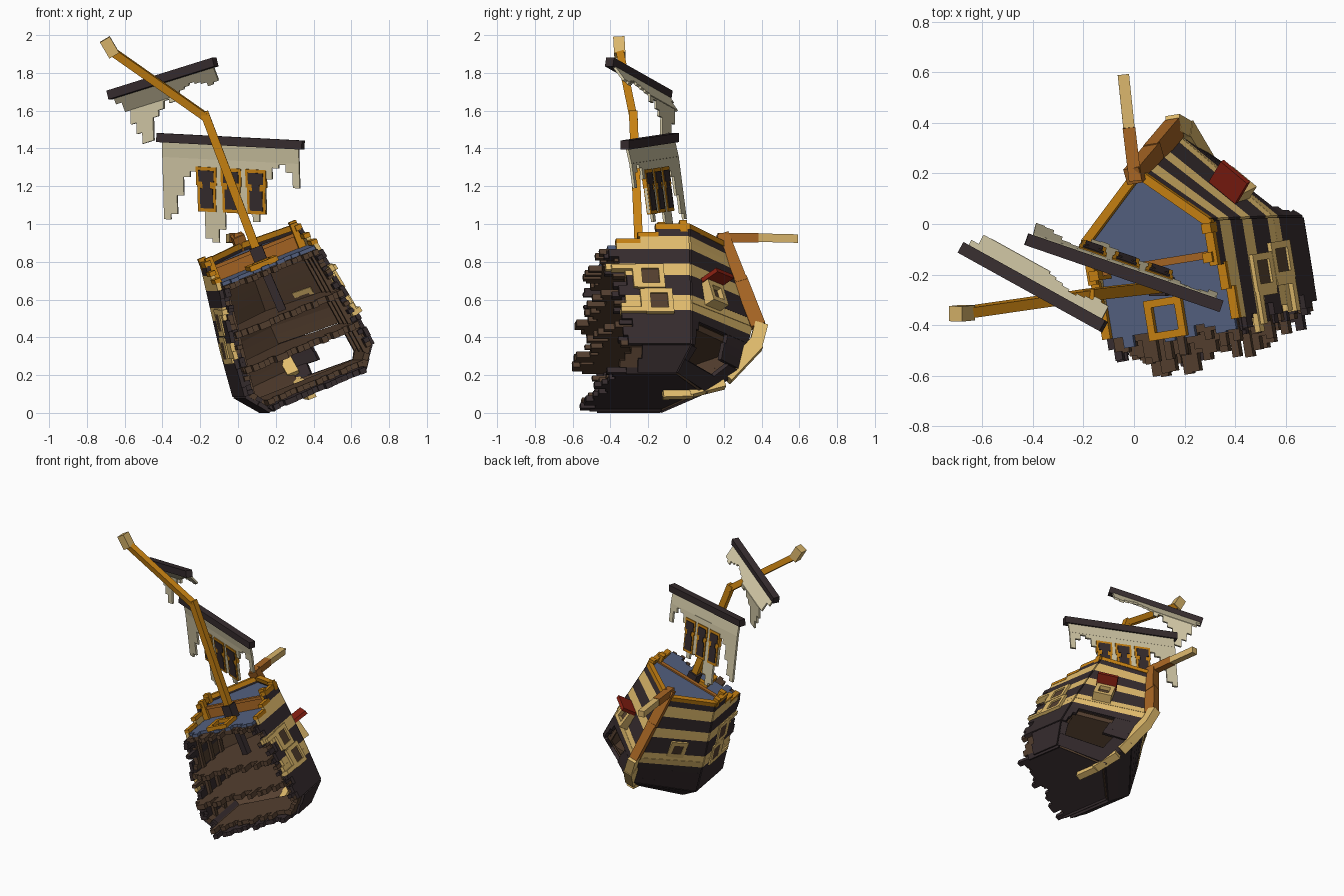
import bpy, bmesh, random
from mathutils import Vector, Matrix

if "Cube" in bpy.data.objects:
    bpy.data.objects.remove(bpy.data.objects["Cube"])

random.seed(4)
R = random.uniform


def material(name, r, g, b):
    m = bpy.data.materials.new(name)
    lin = lambda c: ((c / 255 + 0.055) / 1.055) ** 2.4
    m.diffuse_color = (lin(r), lin(g), lin(b), 1)
    m.use_nodes = True
    m.node_tree.nodes["Principled BSDF"].inputs["Base Color"].default_value = m.diffuse_color
    return m


DARK = material("dark_hull", 54, 44, 46)
CREAM = material("cream_paint", 228, 190, 110)
ORANGE = material("golden_wood", 200, 130, 18)
BROWN = material("brown_wood", 168, 102, 36)
BLUE = material("blue_deck", 84, 97, 128)
RED = material("red_lid", 138, 32, 18)
SAIL = material("sail_cloth", 210, 200, 166)
INNER = material("inner_wood", 84, 63, 47)
TAN = material("tan_wood", 218, 182, 108)

# ship frame: rolled to starboard and yawed; origin on the lower deck at the mast
Y = Vector((-0.16, 0.985, 0.0)).normalized()
X = Vector((0.915, 0.15, 0.37))
X = (X - Y * X.dot(Y)).normalized()
Z = X.cross(Y)
SHIP = Matrix((X, Y, Z)).transposed().to_4x4()
SHIP.translation = (0.13, -0.245, 0.80)
WORLD = Matrix.Identity(4)


def build(name, solids, frame=SHIP):
    """One object from (eight corners, material) solids."""
    bm = bmesh.new()
    mats = []
    for pts, mat in solids:
        if mat not in mats:
            mats.append(mat)
        v = [bm.verts.new(frame @ Vector(p)) for p in pts]
        for q in ((3, 2, 1, 0), (4, 5, 6, 7), (0, 1, 5, 4), (1, 2, 6, 5), (2, 3, 7, 6), (3, 0, 4, 7)):
            bm.faces.new([v[i] for i in q]).material_index = mats.index(mat)
    bmesh.ops.recalc_face_normals(bm, faces=bm.faces)
    me = bpy.data.meshes.new(name)
    bm.to_mesh(me)
    bm.free()
    for m in mats:
        me.materials.append(m)
    bpy.context.collection.objects.link(bpy.data.objects.new(name, me))


def slab(quad, th, mat):
    """Quad thickened along its normal (centred)."""
    q = [Vector(p) for p in quad]
    n = (q[2] - q[0]).cross(q[3] - q[1]).normalized() * th / 2
    return ([p - n for p in q] + [p + n for p in q], mat)


def beam(p, q, w, mat, h=None, side=(1, 0, 0)):
    p, q = Vector(p), Vector(q)
    d = (q - p).normalized()
    s = (Vector(side) - d * d.dot(Vector(side))).normalized()
    t = d.cross(s) * (h or w) / 2
    s = s * w / 2
    ring = [-s - t, s - t, s + t, -s + t]
    return ([p + o for o in ring] + [q + o for o in ring], mat)


# hull plan at each height: z, half width, shoulder y, stem y
PLAN = [(0.14, 0.26, 0.23, 0.45), (-0.35, 0.34, 0.20, 0.575), (-0.60, 0.37, 0.18, 0.50), (-0.72, 0.28, 0.11, 0.31)]


def plan(z):
    for a, b in zip(PLAN, PLAN[1:]):
        if z >= b[0]:
            t = (a[0] - z) / (a[0] - b[0])
            return [a[i] + (b[i] - a[i]) * t for i in (1, 2, 3)]
    return PLAN[-1][1:]


# striped planking, ragged at the broken end
edges = [0.10, 0.05, 0.01, -0.03, -0.075, -0.12, -0.155, -0.19, -0.25, -0.31,
         -0.355, -0.40, -0.45, -0.50, -0.55, -0.60, -0.66, -0.72]
hull, lining = [], []
for s in (-1, 1):
    for i, (zt, zb) in enumerate(zip(edges, edges[1:])):
        zm = (zt + zb) / 2
        cream = -0.03 < zm < 0.05 or -0.19 < zm < -0.12 or -0.40 < zm < -0.31
        mat = CREAM if cream else DARK
        (wt, ct, at), (wb, cb, ab) = plan(zt), plan(zb)
        short = 0.06 if s > 0 and zm < -0.2 else 0
        rear = (0.05, -0.04, -0.17)[i] if i < 3 else R(-0.24, -0.13) + short
        hull.append(slab([(s * wb, rear, zb), (s * wb, cb, zb), (s * wt, ct, zt), (s * wt, rear, zt)], 0.024, mat))
        hole = s > 0 and -0.64 < zm < -0.46      # torn hole low in the starboard bow
        for f0, f1 in ((0, R(0.03, 0.15)), (R(0.55, 0.75), 1)) if hole else ((0, 1),):
            at_f = lambda w, c, a, z, f: (s * w * (1 - f), c + (a - c) * f, z)
            hull.append(slab([at_f(wb, cb, ab, zb, f0), at_f(wb, cb, ab, zb, f1),
                              at_f(wt, ct, at, zt, f1), at_f(wt, ct, at, zt, f0)], 0.024, mat))
        # inner layer of longer broken boards
        if i > 2:
            k = 0.025
            zc = zb + (zt - zb) * 0.5
            for za, zd in ((zb, zc), (zc, zt)):
                (w1, c1, a1), (w2, c2, a2) = plan(za), plan(zd)
                r = R(-0.28, -0.15) + short
                lining.append(slab([(s * (w1 - k), r, za), (s * (w1 - k), c1, za),
                                    (s * (w2 - k), c2, zd), (s * (w2 - k), r, zd)], 0.03,
                                   DARK if R(0, 1) < 0.6 else INNER))
            if not hole:
                lining.append(slab([(s * (wb - k), cb, zb), (0, ab - 0.03, zb),
                                    (0, at - 0.03, zt), (s * (wt - k), ct, zt)], 0.02, INNER))
    # inner ribs
    for y in (-0.12, 0.02, 0.16):
        lining.append(beam((s * 0.25, y, 0), (s * 0.33, y, -0.62), 0.035, INNER))
build("hull_planking", hull)
build("inner_planking", lining)


def deck(name, z, rear, front, mat, th, inset=0.02, n=12, skew=0):
    """Floor of boards following the hull plan."""
    w, c, a = plan(z)
    w -= inset
    end = lambda x: min(front, c + (a - inset - c) * (1 - abs(x) / w))
    out = []
    for i in range(n):
        x0, x1 = -w + 2 * w * i / n, -w + 2 * w * (i + 1) / n
        r = R(*rear) + skew * x0 / w
        out.append(slab([(x0, r, z), (x1, r, z), (x1, end(x1), z), (x0, end(x0), z)], th, mat))
    build(name, out)


deck("upper_deck", 0.07, (0.10, 0.10), 9, BLUE, 0.02)
deck("lower_deck", -0.005, (-0.22, -0.17), 0.11, BLUE, 0.02)
deck("lower_deck_boards", -0.03, (-0.29, -0.19), 9, INNER, 0.03, n=18)
deck("gun_floor", -0.28, (-0.33, -0.22), 9, INNER, 0.035, n=20, skew=0.02)
deck("cargo_floor", -0.47, (-0.35, -0.22), 9, INNER, 0.035, n=20, skew=0.04)
deck("hull_bottom", -0.705, (-0.30, -0.2), 9, DARK, 0.03, n=16, skew=0.04)
deck("bilge_floor", -0.67, (-0.30, -0.18), 0.15, INNER, 0.03, inset=0.03, n=16, skew=0.04)

# step wall between the decks, with posts
wall = [beam((-0.27, 0.10, 0.03), (0.27, 0.10, 0.03), 0.02, BROWN, 0.1, side=(0, 1, 0)),
        beam((-0.27, 0.095, 0.08), (0.27, 0.095, 0.08), 0.03, BROWN, 0.02, side=(0, 1, 0))]
for s in (-1, 1):
    wall.append(beam((s * 0.245, 0.085, -0.02), (s * 0.245, 0.085, 0.14), 0.04, ORANGE))
build("deck_step", wall)

# rails
rails = []
for s in (-1, 1):
    rails += [beam((s * 0.262, 0.05, 0.11), (s * 0.262, 0.235, 0.11), 0.035, ORANGE, 0.03),
              beam((s * 0.262, 0.225, 0.11), (0, 0.46, 0.11), 0.035, ORANGE, 0.03),
              beam((s * 0.272, -0.05, 0.06), (s * 0.272, 0.06, 0.06), 0.035, ORANGE, 0.025),
              beam((s * 0.278, -0.17, 0.02), (s * 0.278, -0.04, 0.02), 0.035, ORANGE, 0.025),
              beam((s * 0.262, 0.20, 0.08), (s * 0.262, 0.20, 0.145), 0.04, ORANGE)]
build("rails", rails)

# stem, keel
build("stem_post", [beam((0, 0.45, 0.17), (0, 0.535, -0.10), 0.065, BROWN),
                    beam((0, 0.525, -0.08), (0, 0.61, -0.35), 0.06, BROWN, 0.08)])
build("keel", [beam((0, 0.63, -0.34), (0, 0.59, -0.47), 0.06, CREAM, 0.07),
               beam((0, 0.60, -0.45), (0, 0.42, -0.64), 0.065, CREAM, 0.08),
               beam((0, 0.41, -0.67), (0, 0.22, -0.72), 0.055, CREAM, 0.06),
               beam((0, 0.24, -0.735), (0, 0.08, -0.74), 0.045, CREAM, 0.04)])

# hatch frame
hx, hy, h = -0.02, -0.125, 0.065
build("hatch_frame", [beam((hx - h - 0.015, hy + t * h, 0.015), (hx + h + 0.015, hy + t * h, 0.015), 0.03, ORANGE, side=(0, 1, 0)) for t in (-1, 1)]
      + [beam((hx + t * h, hy - h, 0.015), (hx + t * h, hy + h, 0.015), 0.03, ORANGE) for t in (-1, 1)])


# gun ports
def port(c, u, v, r, out, frame=CREAM, sides="lrtb"):
    c, u, v = Vector(c), Vector(u).normalized(), Vector(v).normalized()
    n = u.cross(v)
    rr = r + 0.014
    parts = {"l": (-u * r - v * rr, -u * r + v * rr), "r": (u * r - v * rr, u * r + v * rr),
             "b": (-v * r - u * rr, -v * r + u * rr), "t": (v * r - u * rr, v * r + u * rr)}
    res = [beam(c + parts[k][0], c + parts[k][1], out, frame, 0.028, side=n) for k in sides]
    if len(sides) == 4:
        res.append(slab([c - u * r - v * r, c + u * r - v * r, c + u * r + v * r, c - u * r + v * r], 0.034, INNER))
    return res


ports = []
for s in (-1, 1):
    side = lambda y, z: (s * (plan(z)[0] + 0.002), y, z)
    up = (-s * 0.17, 0, 1)
    proud = 0.055 if s > 0 else 0.035
    ports += port(side(-0.005, -0.20), (0, 1, 0), up, 0.06, proud)
    ports += port(side(0.03, -0.35), (0, 1, 0), up, 0.06, proud)
    ports += port(side(-0.14, -0.20), (0, 1, 0), up, 0.055, proud, sides="rt")
    ports += port(side(-0.11, -0.35), (0, 1, 0), up, 0.055, proud, sides="rb")
    w, c, a = plan(-0.27)
    f = 0.34 if s > 0 else 0.45
    mid = Vector((s * w * (1 - f), c + (a - c) * f, -0.27))
    along = Vector((-s * w, a - c, 0)).normalized()
    out = Vector((s * (a - c), w, 0)).normalized()
    if s > 0:
        ports += port(mid + out * 0.02, along, Vector((0, 0, 1)) - out * 0.25, 0.05, 0.09, TAN)
        # open red lid
        e = mid + out * 0.01 + Vector((0, 0, 0.075))
        tip = out * 0.105 + Vector((0, 0, 0.03))
        ports.append(slab([e - along * 0.07, e + along * 0.07, e + along * 0.07 + tip, e - along * 0.07 + tip], 0.025, RED))
    else:
        ports += port(mid, along, (0, 0, 1), 0.05, 0.04)
build("gun_ports", ports)

# mast in two broken lengths, bowsprit
bend, tip = Vector((-0.18, -0.28, 1.59)), Vector((-0.665, -0.35, 1.93))
base = SHIP @ Vector((0, 0, 0))
low = SHIP @ Vector((0.01, 0, -0.30))
foot = base + (bend - base) * 0.12
d = (tip - bend).normalized()
build("mast", [beam(low, base, 0.045, DARK), beam(base, foot, 0.07, DARK), beam(foot, bend + Vector((0, 0, 0.02)), 0.045, ORANGE),
               beam(bend - d * 0.02, tip, 0.042, ORANGE),
               beam(tip + Vector((0.01, 0, -0.02)), tip + Vector((-0.04, -0.005, 0.065)), 0.06, TAN)], WORLD)
b0, b1, b2 = Vector((0.005, 0.17, 0.945)), Vector((-0.02, 0.38, 0.945)), Vector((-0.042, 0.59, 0.94))
build("bowsprit", [beam(b0, b1, 0.05, BROWN), beam(b1, b2, 0.045, TAN)], WORLD)


# sails hung from yards as ragged, bellied strips
def sail(name, a, b, belly, drift, drops, emblems=()):
    a, b, belly, drift = Vector(a), Vector(b), Vector(belly), Vector(drift)
    build(name + "_yard", [beam(a, b, 0.048, DARK, side=(0, 0, 1))], WORLD)
    at = lambda u, dz: a + (b - a) * u + drift * dz + belly * min(dz / 0.1, 1)
    piece = lambda u0, u1, d0, d1, th, m: slab([at(u0, d0), at(u1, d0), at(u1, d1), at(u0, d1)], th, m)
    n = len(drops)
    cloth = []
    for i, dz in enumerate(drops):
        u0, u1 = 0.03 + 0.94 * i / n, 0.03 + 0.94 * (i + 1) / n
        cloth.append(piece(u0, u1, 0, min(dz, 0.1), 0.014, SAIL))
        if dz > 0.1:
            cloth.append(piece(u0, u1, 0.1, dz, 0.014, SAIL))
    for u in emblems:
        for g, th, m in ((0.018, 0.024, ORANGE), (0, 0.032, DARK)):
            for hw, d0, d1 in ((0.052, 0.16, 0.22), (0.026, 0.21, 0.26), (0.044, 0.255, 0.36)):
                cloth.append(piece(u - hw - g, u + hw + g, d0 - g, d1 + g, th, m))
    build(name, cloth, WORLD)


sail("lower_sail", (-0.425, -0.06, 1.475), (0.345, -0.325, 1.435), (0.0, 0.01, 0), (0.03, 0.13, -1),
     [0.43, 0.40, 0.30, 0.20, 0.17, 0.37, 0.52, 0.54, 0.47, 0.37, 0.24, 0.37, 0.38, 0.42, 0.37, 0.19, 0.13, 0.11, 0.15, 0.23],
     (0.33, 0.5, 0.67))
sail("upper_sail", (-0.68, -0.095, 1.70), (-0.12, -0.405, 1.875), (0.035, 0.075, 0), (0.03, -0.02, -1),
     [0.05, 0.10, 0.18, 0.24, 0.30, 0.30, 0.18, 0.15, 0.11, 0.13, 0.09, 0.08, 0.07, 0.06, 0.07, 0.08, 0.10, 0.09])

# settle on the ground
lowest = min(v.co.z for o in bpy.data.objects for v in o.data.vertices)
for o in bpy.data.objects:
    o.data.transform(Matrix.Translation((0, 0, -lowest)))
